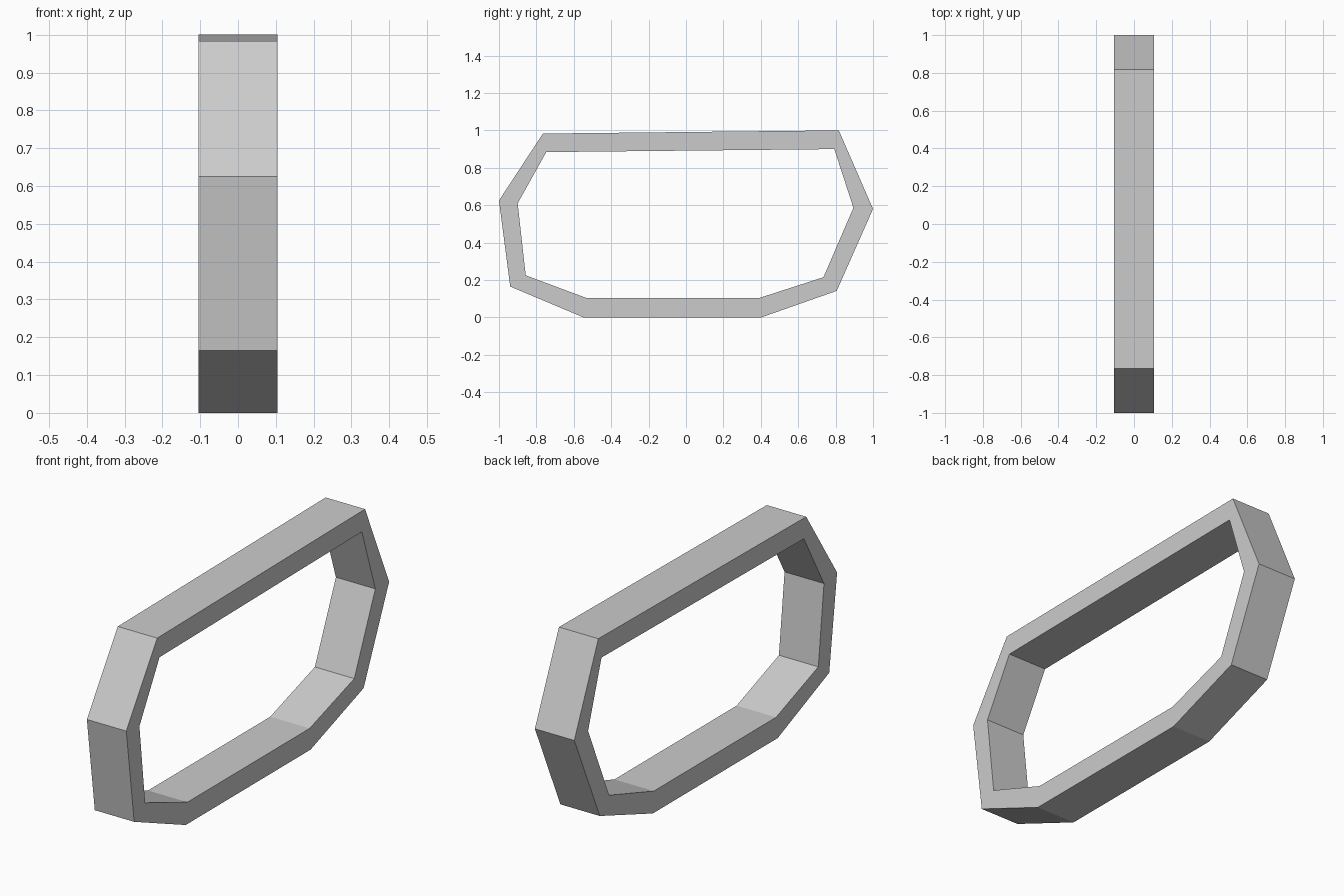
import bpy, bmesh

if "Cube" in bpy.data.objects:
    bpy.data.objects.remove(bpy.data.objects["Cube"])

HALF_WIDTH = 0.105
# Side profile (y, z), running round the band
OUTER = [(-0.765, 0.983), (0.817, 1.0), (1.0, 0.58), (0.806, 0.142),
         (0.402, 0.0), (-0.548, 0.0), (-0.94, 0.165), (-1.0, 0.625)]
INNER = [(-0.747, 0.884), (0.793, 0.9), (0.895, 0.586), (0.735, 0.215),
         (0.395, 0.105), (-0.535, 0.105), (-0.857, 0.225), (-0.9, 0.61)]

# Octagonal band: one rectangular section at each corner, joined in a ring
bm = bmesh.new()
sections = []
for (oy, oz), (iy, iz) in zip(OUTER, INNER):
    corners = [(-HALF_WIDTH, oy, oz), (HALF_WIDTH, oy, oz),
               (HALF_WIDTH, iy, iz), (-HALF_WIDTH, iy, iz)]
    sections.append([bm.verts.new(c) for c in corners])
for i, a in enumerate(sections):
    b = sections[(i + 1) % len(sections)]
    for k in range(4):
        n = (k + 1) % 4
        bm.faces.new((a[k], a[n], b[n], b[k]))
bmesh.ops.recalc_face_normals(bm, faces=bm.faces)

mesh = bpy.data.meshes.new("octagonal_band")
bm.to_mesh(mesh)
bm.free()
band = bpy.data.objects.new("octagonal_band", mesh)
bpy.context.collection.objects.link(band)
